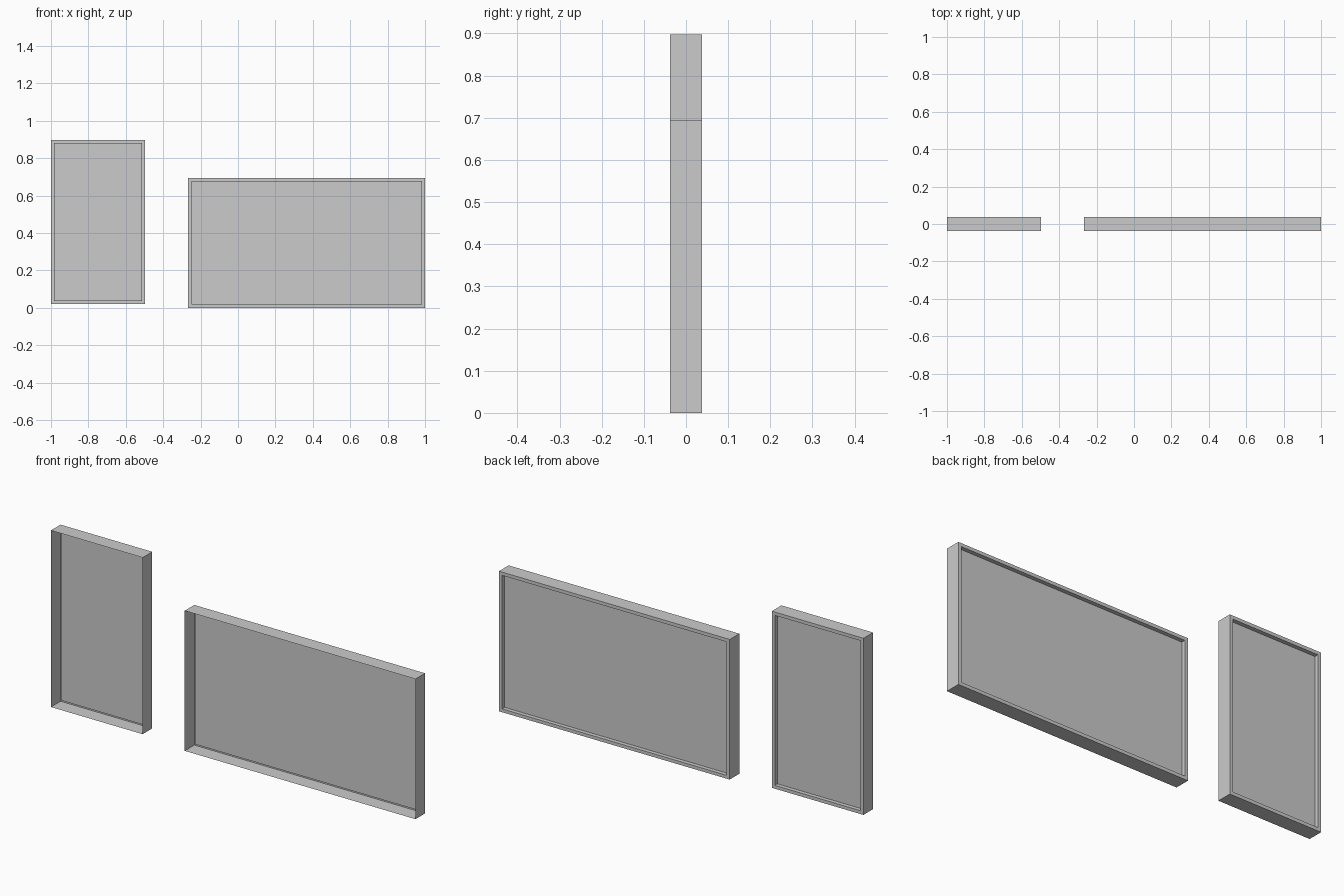
import bpy, bmesh
from mathutils import Vector

if "Cube" in bpy.data.objects:
    bpy.data.objects.remove(bpy.data.objects["Cube"])

HALF_DEPTH = 0.0375
RIM = 0.0235
RECESS = 0.02


def framed_panel(name, x0, x1, z0, z1):
    bm = bmesh.new()
    bmesh.ops.create_cube(bm, size=1)
    bmesh.ops.scale(bm, vec=(x1 - x0, 2 * HALF_DEPTH, z1 - z0), verts=bm.verts)
    bmesh.ops.translate(bm, vec=((x0 + x1) / 2, 0, (z0 + z1) / 2), verts=bm.verts)
    bm.normal_update()
    # recessed panel inside a raised rim on the back
    back = next(f for f in bm.faces if f.normal.y > 0.9)
    front = next(f for f in bm.faces if f.normal.y < -0.9)
    bmesh.ops.inset_individual(bm, faces=[back], thickness=RIM)
    panel = bmesh.ops.extrude_discrete_faces(bm, faces=[back])["faces"][0]
    bmesh.ops.translate(bm, vec=Vector((0, -RECESS, 0)), verts=panel.verts)
    # open front
    bmesh.ops.delete(bm, geom=[front], context='FACES_ONLY')
    mesh = bpy.data.meshes.new(name)
    bm.to_mesh(mesh)
    bm.free()
    obj = bpy.data.objects.new(name, mesh)
    bpy.context.collection.objects.link(obj)


# tall narrow panel and wide low panel
framed_panel("tall_panel", -1.0, -0.497, 0.021, 0.897)
framed_panel("wide_panel", -0.266, 1.0, 0.0, 0.695)
